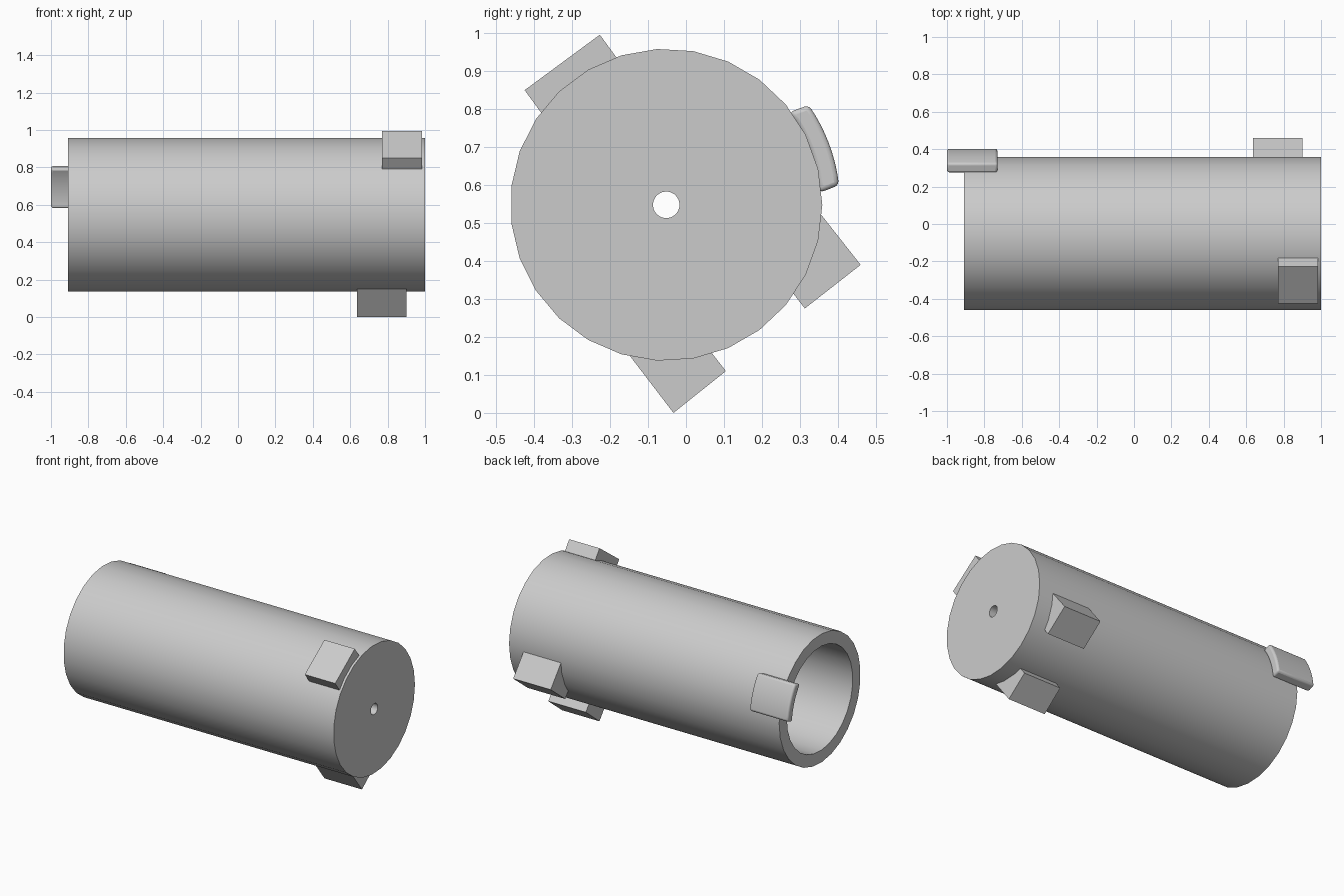
import bpy, bmesh, math
from mathutils import Vector

cube = bpy.data.objects.get("Cube")
if cube:
    bpy.data.objects.remove(cube, do_unlink=True)

CY, CZ = -0.052, 0.548      # tube axis position
R_OUT, R_IN, R_HOLE = 0.411, 0.333, 0.035
SIDES = 27

grey = bpy.data.materials.new("plain grey")
grey.use_nodes = True
GREY = (0.6, 0.6, 0.6, 1)
grey.diffuse_color = GREY
grey.node_tree.nodes["Principled BSDF"].inputs["Base Color"].default_value = GREY


def finish(name, bm, smooth):
    bmesh.ops.recalc_face_normals(bm, faces=bm.faces)
    mesh = bpy.data.meshes.new(name)
    bm.to_mesh(mesh)
    bm.free()
    mesh.materials.append(grey)
    obj = bpy.data.objects.new(name, mesh)
    bpy.context.collection.objects.link(obj)
    if smooth:
        bpy.ops.object.select_all(action='DESELECT')
        obj.select_set(True)
        bpy.context.view_layer.objects.active = obj
        bpy.ops.object.shade_smooth_by_angle(angle=math.radians(35))
    return obj


def polar(radius, degrees):
    a = math.radians(degrees)
    return CY + radius * math.cos(a), CZ + radius * math.sin(a)


def prism(outline, x0, x1):
    """Extrude a closed (y, z) outline along x."""
    bm = bmesh.new()
    face = bm.faces.new([bm.verts.new((x0, y, z)) for y, z in outline])
    out = bmesh.ops.extrude_face_region(bm, geom=[face])
    moved = [v for v in out["geom"] if isinstance(v, bmesh.types.BMVert)]
    bmesh.ops.translate(bm, verts=moved, vec=(x1 - x0, 0, 0))
    return bm


# Tube body: open at one end, capped with a small hole at the other
bm = bmesh.new()
profile = [(-0.91, R_OUT), (1, R_OUT), (1, R_HOLE),
           (0.92, R_HOLE), (0.92, R_IN), (-0.91, R_IN)]
verts = [bm.verts.new((x, CY + r, CZ)) for x, r in profile]
edges = [bm.edges.new((verts[i - 1], verts[i])) for i in range(len(verts))]
bmesh.ops.spin(bm, geom=verts + edges, cent=(0, CY, CZ), axis=(1, 0, 0),
               angle=math.tau, steps=SIDES)
bmesh.ops.remove_doubles(bm, verts=bm.verts, dist=0.0005)
finish("tube_body", bm, True)

# Blocks on the outside: two outer corners, then two roots sunk in the wall
blocks = {
    "upper_block": ([(-0.425, 0.85), (-0.227, 0.996), (-0.175, 0.925), (-0.373, 0.779)], 0.77, 0.985),
    "back_foot": ([(0.313, 0.275), (0.46, 0.39), (0.345, 0.536), (0.272, 0.328)], 0.635, 0.9),
    "lower_foot": ([(-0.033, 0), (0.105, 0.11), (0.057, 0.172), (-0.16, 0.166)], 0.635, 0.9),
}
for name, (outline, x0, x1) in blocks.items():
    finish(name, prism(outline, x0, x1), False)

# Curved latch tab overhanging the open end, with softened outer edges
STEPS = 8
inner = [polar(0.405, 37 - 32.5 * i / STEPS) for i in range(STEPS + 1)]
outer = [polar(0.458, 6.5 + 28.5 * i / STEPS) for i in range(STEPS + 1)]
tab = finish("latch_tab", prism(inner + outer, -1, -0.73), True)
bevel = tab.modifiers.new("soft edges", 'BEVEL')
bevel.width = 0.012
bevel.segments = 3
bevel.limit_method = 'ANGLE'
bevel.angle_limit = math.radians(40)
